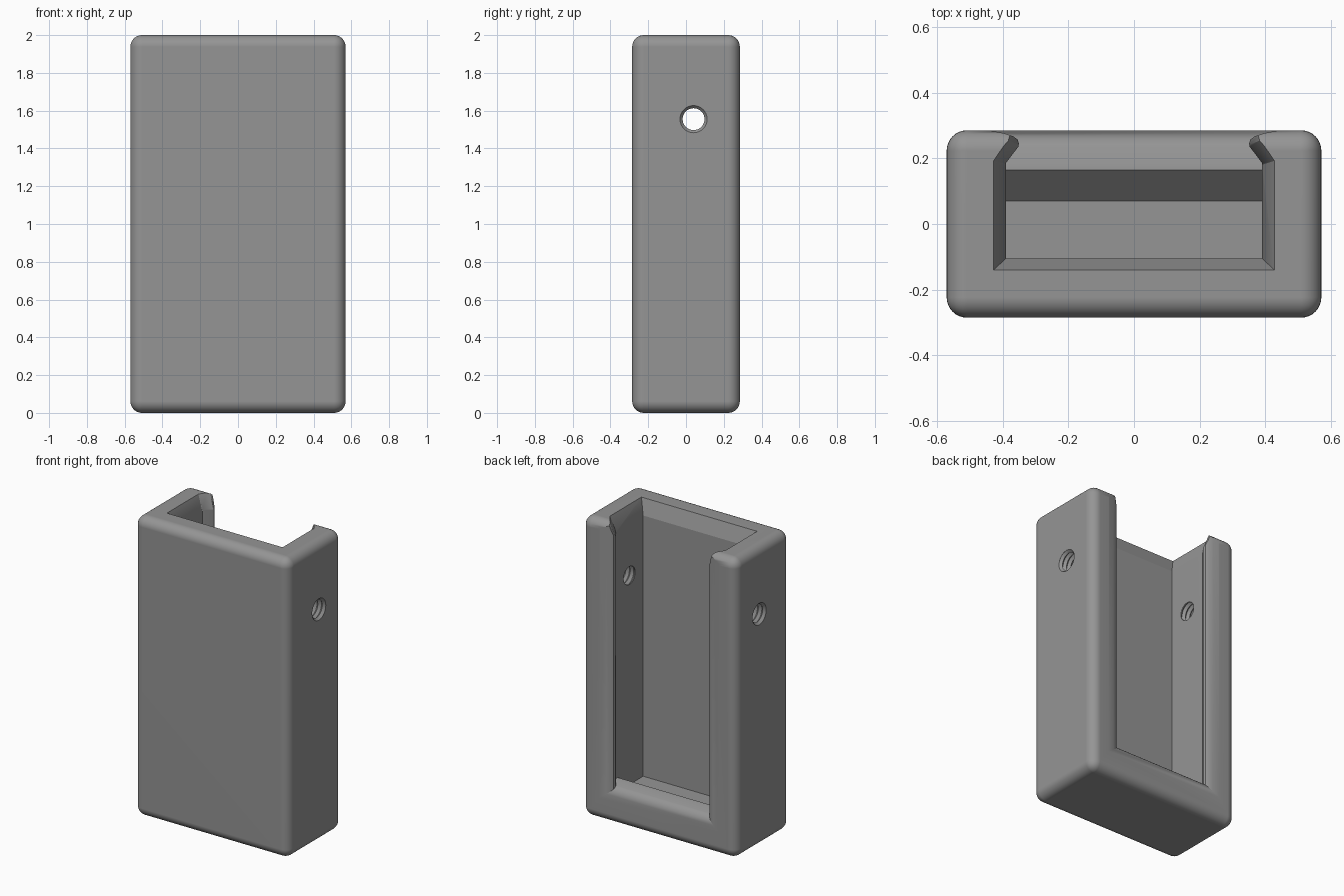
import bpy, bmesh, math
from mathutils import Matrix

if "Cube" in bpy.data.objects:
    bpy.data.objects.remove(bpy.data.objects["Cube"])

W, D, H = 0.57, 0.285, 2.0      # half width, half depth, height

grey = bpy.data.materials.new("plain grey")
grey.diffuse_color = (0.30, 0.30, 0.30, 1)
grey.use_nodes = True
grey.node_tree.nodes["Principled BSDF"].inputs["Base Color"].default_value = grey.diffuse_color


def make_object(name, bm):
    bmesh.ops.recalc_face_normals(bm, faces=bm.faces)
    mesh = bpy.data.meshes.new(name)
    bm.to_mesh(mesh)
    bm.free()
    mesh.materials.append(grey)
    ob = bpy.data.objects.new(name, mesh)
    bpy.context.collection.objects.link(ob)
    return ob


def loft(name, rings, wrap_caps=True):
    """Skin a list of equal-length vertex rings and close both ends."""
    bm = bmesh.new()
    vs = [[bm.verts.new(p) for p in ring] for ring in rings]
    n = len(vs[0])
    for a, b in zip(vs, vs[1:]):
        for i in range(n):
            j = (i + 1) % n
            bm.faces.new((a[i], a[j], b[j], b[i]))
    bm.faces.new(vs[0])
    bm.faces.new(vs[-1])
    return make_object(name, bm)


# Rounded outer block
bm = bmesh.new()
bmesh.ops.create_cube(bm, size=1, matrix=Matrix.Translation((0, 0, H / 2)) @ Matrix.Diagonal((2 * W, 2 * D, H, 1)))
bmesh.ops.bevel(bm, geom=bm.edges[:], offset=0.062, segments=8, profile=0.5, affect='EDGES')
holder = make_object("holder_body", bm)

# Cavity with undercut lips and a rounded back opening: (y, half width, floor height)
sections = [(-0.105, 0.39, 0.16), (0.07, 0.39, 0.16), (0.165, 0.39, 0.255),
            (0.185, 0.39, 0.253), (0.235, 0.352, 0.238), (0.245, 0.35, 0.232),
            (0.257, 0.354, 0.222), (0.267, 0.368, 0.208), (0.276, 0.395, 0.186),
            (0.285, 0.44, 0.155), (0.30, 0.50, 0.11)]
cavity = loft("cavity_cutter", [[(-x, y, z), (x, y, z), (x, y, 2.3), (-x, y, 2.3)]
                                for y, x, z in sections])

# Flared rim around the open top
low = [(0.39, -0.105), (0.39, 0.18), (0.35, 0.24), (0.35, 0.32)]
high = [(0.427, -0.14), (0.427, 0.192), (0.385, 0.255), (0.385, 0.32)]


def rim_ring(t):
    half = [(a[0] + (b[0] - a[0]) * t, a[1] + (b[1] - a[1]) * t) for a, b in zip(low, high)]
    z = 1.9 + 0.1 * t
    return [(x, y, z) for x, y in half] + [(-x, y, z) for x, y in reversed(half)]


rim = loft("rim_cutter", [rim_ring(-0.2), rim_ring(1.4)])

# Threaded screw holes through both side walls
holes = []
for side, label in ((1, "right"), (-1, "left")):
    rings = []
    for k in range(17):
        r = 0.058 if k % 2 else 0.073
        x = side * (0.345 + 0.016 * k)
        rings.append([(x, 0.04 + r * math.cos(a), 1.555 + r * math.sin(a))
                      for a in (2 * math.pi * i / 32 for i in range(32))])
    holes.append(loft(label + "_hole_cutter", rings))

# Cut everything and bake the result
cutters = [cavity, rim] + holes
for c in cutters:
    c.hide_render = True
    mod = holder.modifiers.new(c.name, 'BOOLEAN')
    mod.operation = 'DIFFERENCE'
    mod.solver = 'EXACT'
    mod.object = c
bpy.context.view_layer.update()
dg = bpy.context.evaluated_depsgraph_get()
baked = bpy.data.meshes.new_from_object(holder.evaluated_get(dg))
holder.modifiers.clear()
holder.data = baked
for c in cutters:
    bpy.data.objects.remove(c)

# Smooth the rounded edges, keep creases sharp
bpy.context.view_layer.objects.active = holder
holder.select_set(True)
bpy.ops.object.shade_smooth_by_angle(angle=math.radians(28))
wn = holder.modifiers.new("even_normals", 'WEIGHTED_NORMAL')
wn.keep_sharp = True
